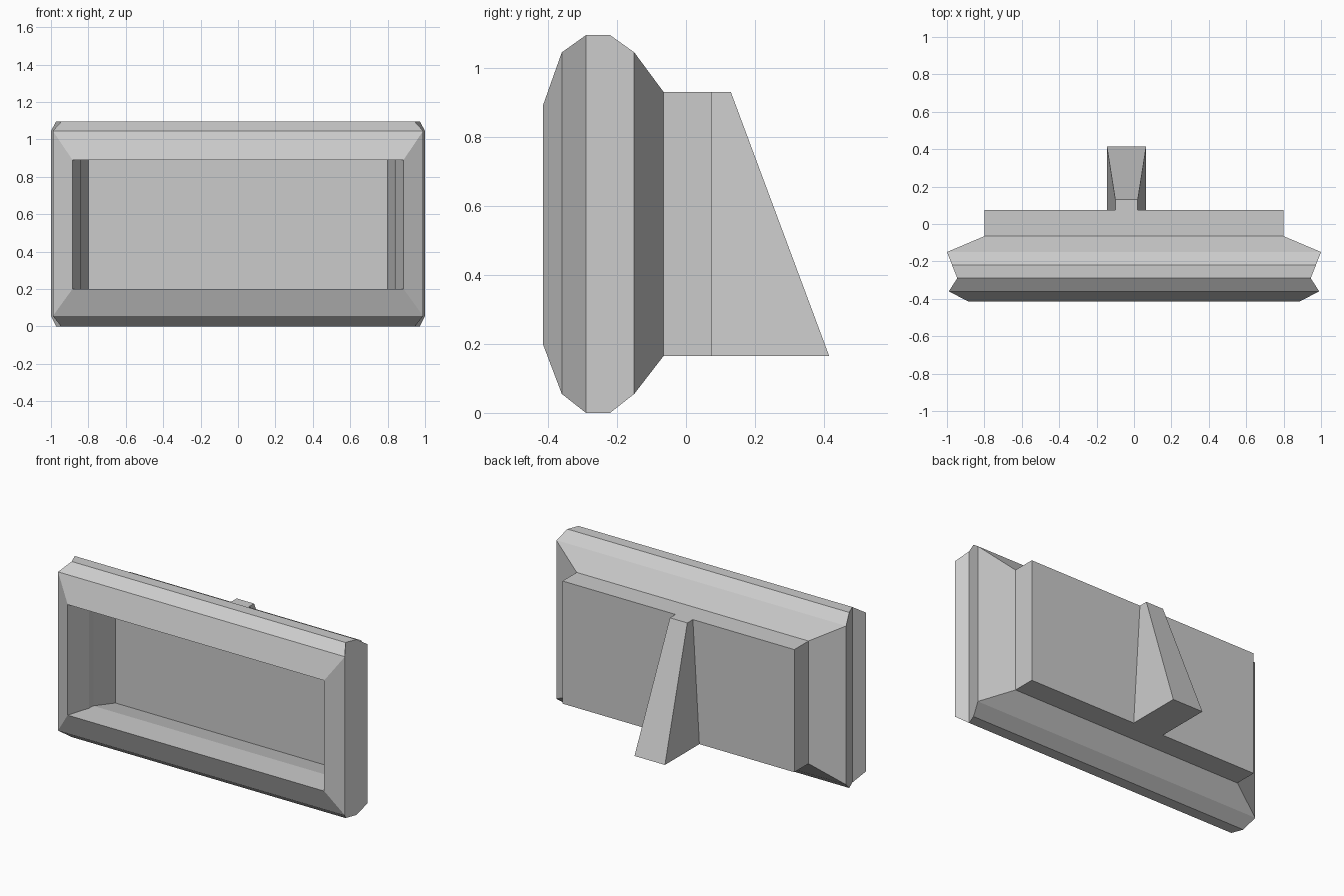
import bpy, bmesh

if "Cube" in bpy.data.objects:
    bpy.data.objects.remove(bpy.data.objects["Cube"])

def make_object(name, bm):
    bmesh.ops.remove_doubles(bm, verts=bm.verts, dist=0.0005)
    bmesh.ops.recalc_face_normals(bm, faces=bm.faces)
    mesh = bpy.data.meshes.new(name)
    bm.to_mesh(mesh)
    bm.free()
    obj = bpy.data.objects.new(name, mesh)
    bpy.context.collection.objects.link(obj)
    return obj

def ring(bm, y, hx, z0, z1, ix, iz0, iz1):
    """Rectangle in the xz plane with three points at each corner."""
    pts = [(ix, z1), (hx, z1), (hx, iz1),
           (hx, iz0), (hx, z0), (ix, z0),
           (-ix, z0), (-hx, z0), (-hx, iz0),
           (-hx, iz1), (-hx, z1), (-ix, z1)]
    return [bm.verts.new((x, y, z)) for x, z in pts]

def bridge(bm, a, b):
    n = len(a)
    for i in range(n):
        j = (i + 1) % n
        bm.faces.new((a[i], a[j], b[j], b[i]))

# Frame: rings swept from the back edge, round the outside, into the recess
# y, half width, bottom, top, corner x, corner bottom, corner top
sections = [
    (-0.065, 0.80, 0.165, 0.93, 0.80, 0.165, 0.93),
    (-0.15, 1.00, 0.055, 1.045, 0.88, 0.165, 0.93),
    (-0.22, 0.9725, 0.0, 1.095, 0.88, 0.165, 0.93),
    (-0.29, 0.945, 0.0, 1.095, 0.87, 0.20, 0.89),
    (-0.36, 0.99, 0.055, 1.045, 0.87, 0.20, 0.89),
    (-0.415, 0.885, 0.20, 0.89, 0.885, 0.20, 0.89),
    (-0.27, 0.84, 0.20, 0.89, 0.84, 0.20, 0.89),
    (-0.23, 0.838, 0.20, 0.89, 0.838, 0.20, 0.89),
]
bm = bmesh.new()
rings = [ring(bm, *s) for s in sections]
for a, b in zip(rings, rings[1:] + rings[:1]):
    bridge(bm, a, b)
# drop faces collapsed where corner points coincide
bmesh.ops.dissolve_degenerate(bm, dist=0.0005, edges=bm.edges)
make_object("picture_frame", bm)

def tapered_block(name, bottom, top):
    """Block between two xy rectangles, each (x0, x1, y0, y1, z)."""
    bm = bmesh.new()
    loops = []
    for x0, x1, y0, y1, z in (bottom, top):
        loops.append([bm.verts.new(p) for p in
                      ((x0, y0, z), (x1, y0, z), (x1, y1, z), (x0, y1, z))])
        bm.faces.new(loops[-1])
    bridge(bm, *loops)
    return make_object(name, bm)

# Back panel
tapered_block("back_panel", (-0.8, 0.8, -0.065, 0.075, 0.165),
              (-0.8, 0.8, -0.065, 0.075, 0.93))
# Wedge stand
tapered_block("rear_stand", (-0.145, 0.065, 0.075, 0.415, 0.165),
              (-0.1, 0.02, 0.075, 0.13, 0.93))
